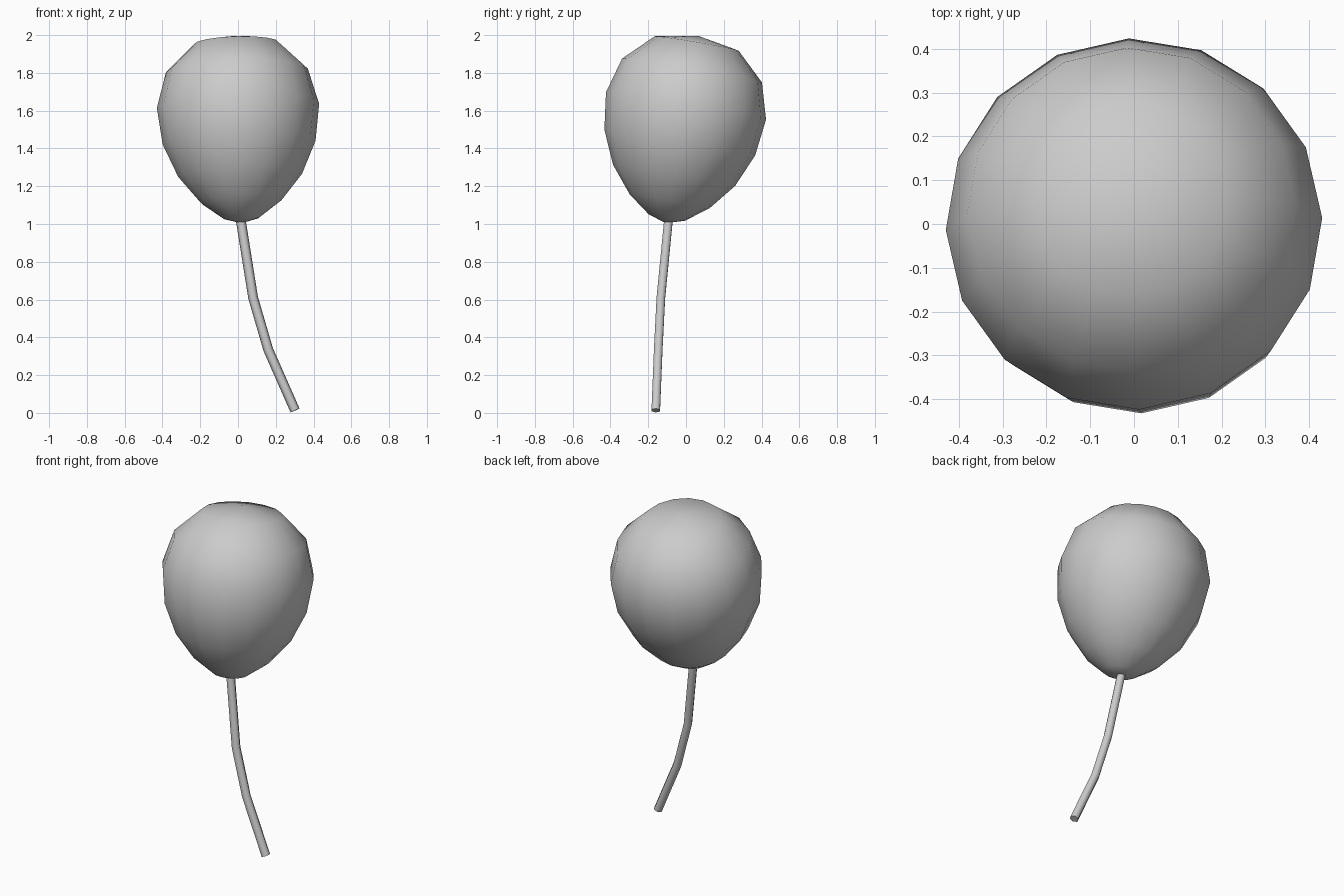
import bpy, bmesh, math
from mathutils import Vector

if "Cube" in bpy.data.objects:
    bpy.data.objects.remove(bpy.data.objects["Cube"])

# Balloon: rings (height along axis, radius) lathed round a slightly tilted axis
axis = Vector((-0.03, 0.168, 0.985)).normalized()
centre = Vector((0, 0, 1.625))
profile = [(0.377, 0), (0.336, 0.225), (0.19, 0.376), (0, 0.43), (-0.197, 0.405),
           (-0.373, 0.328), (-0.512, 0.215), (-0.6, 0.097), (-0.63, 0)]
SIDES = 16

bm = bmesh.new()
rings = []
for h, r in profile:
    n = SIDES if r else 1
    rings.append([bm.verts.new((r * math.cos(2 * math.pi * i / n + 0.03),
                                r * math.sin(2 * math.pi * i / n + 0.03), h))
                  for i in range(n)])
for a, b in zip(rings, rings[1:]):
    for i in range(SIDES):
        j = (i + 1) % SIDES
        if len(a) == 1:
            bm.faces.new((a[0], b[i], b[j]))
        elif len(b) == 1:
            bm.faces.new((a[j], a[i], b[0]))
        else:
            bm.faces.new((a[i], b[i], b[j], a[j]))
bmesh.ops.recalc_face_normals(bm, faces=bm.faces)
for f in bm.faces:
    f.smooth = True
mesh = bpy.data.meshes.new("balloon")
bm.to_mesh(mesh)
bm.free()
balloon = bpy.data.objects.new("balloon", mesh)
balloon.rotation_euler = Vector((0, 0, 1)).rotation_difference(axis).to_euler()
balloon.location = centre
bpy.context.collection.objects.link(balloon)

# String: thin six-sided tube hanging from the balloon
path = [(0.01, -0.09, 1.05), (0.08, -0.133, 0.61), (0.16, -0.147, 0.335), (0.302, -0.16, 0.013)]
curve = bpy.data.curves.new("string", 'CURVE')
curve.dimensions = '3D'
curve.bevel_depth = 0.026
curve.bevel_resolution = 1
curve.use_fill_caps = True
spline = curve.splines.new('POLY')
spline.points.add(len(path) - 1)
for p, co in zip(spline.points, path):
    p.co = (*co, 1)
string = bpy.data.objects.new("string", curve)
bpy.context.collection.objects.link(string)
bpy.ops.object.select_all(action='DESELECT')
string.select_set(True)
bpy.context.view_layer.objects.active = string
bpy.ops.object.convert(target='MESH')
bpy.ops.object.shade_smooth_by_angle(angle=math.radians(65))
